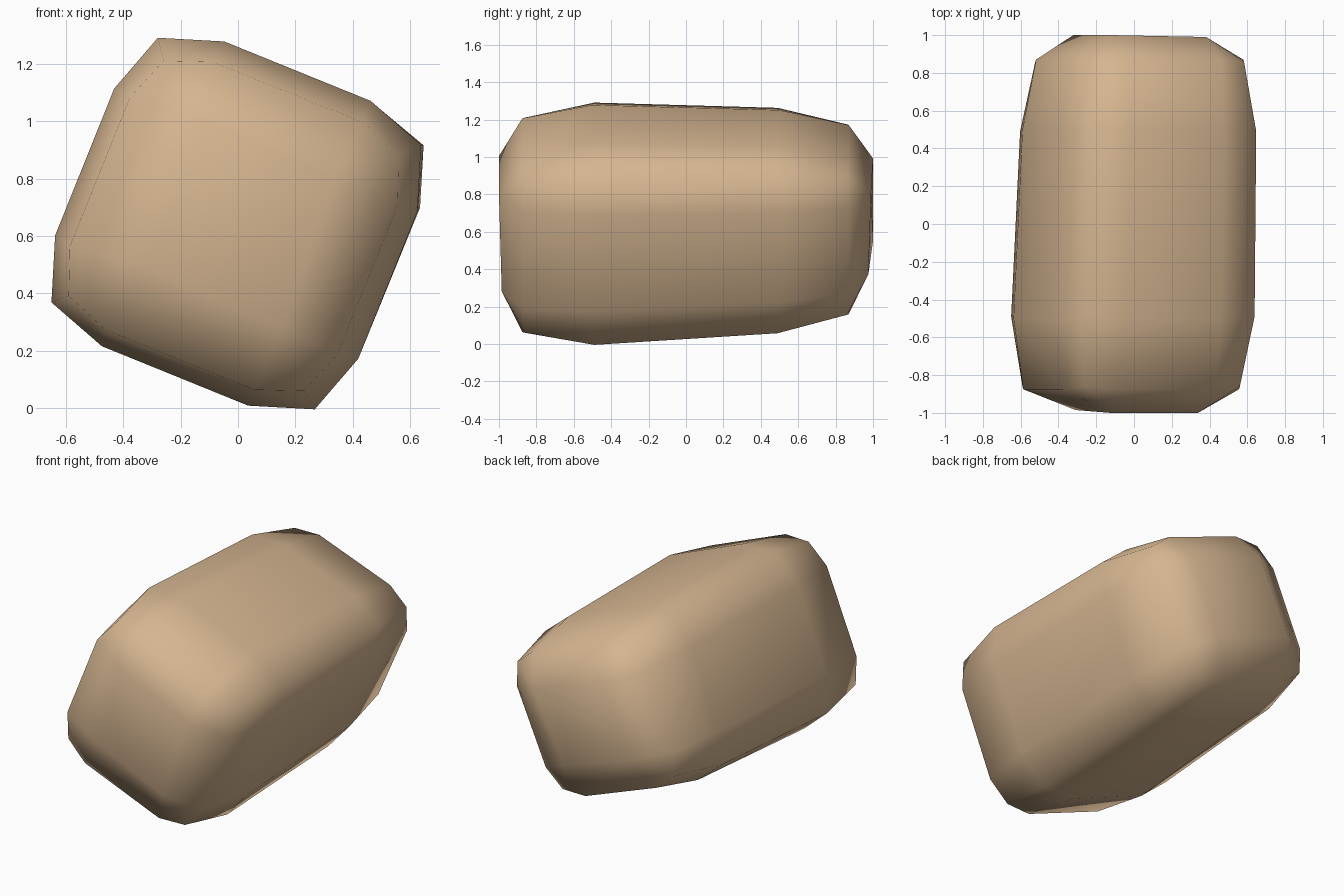
import bpy, bmesh, math

if "Cube" in bpy.data.objects:
    bpy.data.objects.remove(bpy.data.objects["Cube"])

TILT = math.radians(22)
MID_Z = 0.643


def place(bm, u, v, y, sx, sz, cx, cz):
    # rolled about the long axis, then scaled and shifted
    x = u * math.cos(TILT) + v * math.sin(TILT)
    z = -u * math.sin(TILT) + v * math.cos(TILT)
    return bm.verts.new((x * sx + cx, y, z * sz + cz + MID_Z))


def quarter_turns(points):
    out = []
    for _ in range(4):
        out += points
        points = [(-v, u) for u, v in points]
    return out


def ring(bm, y, y_corner, edge, corner, inset, *fit):
    pts = quarter_turns([(edge, inset), (corner, corner), (inset, edge)])
    return [place(bm, u, v, y_corner if i % 3 == 1 else y, *fit)
            for i, (u, v) in enumerate(pts)]


def cap(bm, loop, ys, size, *fit):
    # inner quad joined to the twelve-sided rim
    c = [place(bm, u, v, y, *fit)
         for (u, v), y in zip(quarter_turns([(size, size)]), ys)]
    bm.faces.new(c)
    for k in range(4):
        a, b, d = loop[3 * k:3 * k + 3]
        bm.faces.new((c[k], a, b, d))
        bm.faces.new((c[k], d, loop[(3 * k + 3) % 12], c[(k + 1) % 4]))


# Rounded stone block
bm = bmesh.new()
rings = [
    ring(bm, -0.875, -0.86, 0.503, 0.442, 0.28, 1, 1, -0.015, -0.008),
    ring(bm, -0.50, -0.49, 0.570, 0.495, 0.275, 1, 1.005, -0.006, 0.0),
    ring(bm, 0.50, 0.49, 0.570, 0.495, 0.275, 0.97, 0.935, 0.022, 0.017),
    ring(bm, 0.87, 0.86, 0.503, 0.442, 0.28, 0.96, 0.885, 0.03, 0.022),
]
for r0, r1 in zip(rings, rings[1:]):
    for i in range(12):
        j = (i + 1) % 12
        bm.faces.new((r0[i], r0[j], r1[j], r1[i]))
cap(bm, rings[0], (-1.0, -1.0, -0.985, -0.985), 0.27, 0.92, 1.03, 0.015, 0.0)
cap(bm, rings[3], (0.99, 1.0, 1.0, 0.975), 0.27, 1.0, 0.88, 0.03, 0.04)
bmesh.ops.recalc_face_normals(bm, faces=bm.faces)

mesh = bpy.data.meshes.new("stone_block")
bm.to_mesh(mesh)
bm.free()
for p in mesh.polygons:
    p.use_smooth = True
stone = bpy.data.objects.new("stone_block", mesh)
bpy.context.collection.objects.link(stone)

mat = bpy.data.materials.new("tan_stone")
mat.diffuse_color = (0.66, 0.46, 0.28, 1)
mat.use_nodes = True
mat.node_tree.nodes["Principled BSDF"].inputs["Base Color"].default_value = mat.diffuse_color
mesh.materials.append(mat)
